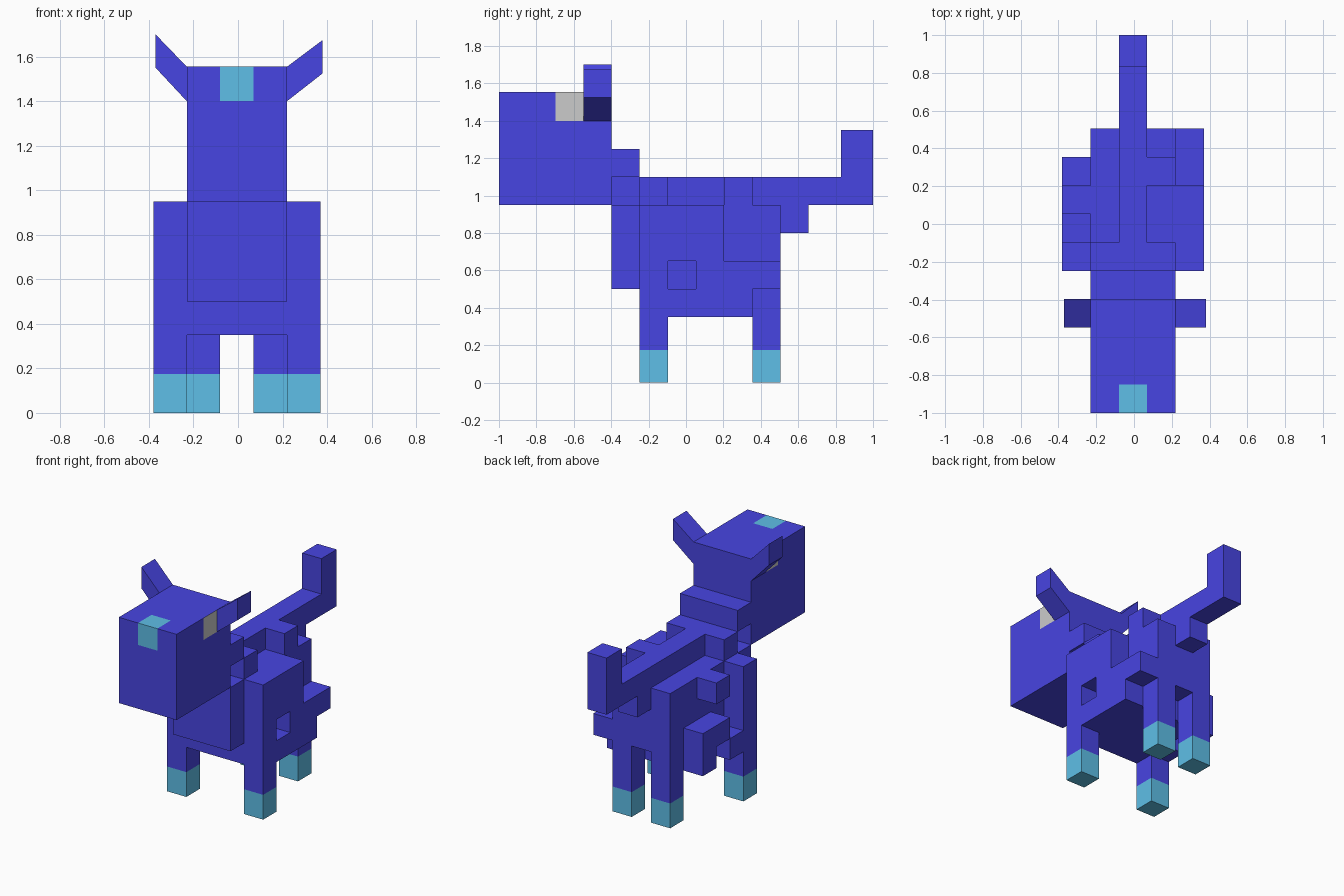
import bpy, bmesh
from itertools import product

if "Cube" in bpy.data.objects:
    bpy.data.objects.remove(bpy.data.objects["Cube"])

# Block grid lines along each axis
X = [-.38 + .15 * i for i in range(6)]
Y = [-1 + .1505 * i for i in range(12)] + [.83, 1]
Z = [0, .175] + [.35 + .15 * i for i in range(7)] + [1.35, 1.4, 1.555]


def material(name, rgb):
    m = bpy.data.materials.new(name)
    m.diffuse_color = (*rgb, 1)
    m.use_nodes = True
    m.node_tree.nodes["Principled BSDF"].inputs["Base Color"].default_value = m.diffuse_color
    return m


blue = material("blue", (.064, .059, .76))
teal = material("teal", (.113, .522, .80))
grey = material("grey", (.8, .8, .8))
owner, paint = {}, {}


def fill(name, mat, xs, ys, zs):
    """Give a box of grid cells to a part; later parts replace earlier ones."""
    paint[name] = mat
    for cell in product(range(*xs), range(*ys), range(*zs)):
        owner[cell] = name


# Head with nose patch and eyes
fill("head", blue, (1, 4), (0, 4), (6, 11))
fill("nose", teal, (2, 3), (0, 1), (10, 11))
fill("eyes", grey, (1, 4, 2), (2, 3), (10, 11))

# Neck and chest
fill("neck", blue, (1, 4), (4, 5), (7, 8))
fill("neck", blue, (2, 3), (4, 5), (6, 7))
fill("chest", blue, (1, 4), (4, 5), (3, 6))

# Body with raised back
fill("body", blue, (1, 4), (5, 9), (2, 6))
fill("body", blue, (1, 4), (9, 10), (3, 6))
fill("back_ridge", blue, (1, 4), (5, 6), (6, 7))
fill("back_ridge", blue, (2, 3), (6, 10), (6, 7))
fill("back_ridge", blue, (3, 4), (8, 9), (6, 7))

# Tail
fill("tail", blue, (2, 3), (10, 13), (6, 7))
fill("tail", blue, (2, 3), (10, 11), (5, 6))
fill("tail", blue, (2, 3), (12, 13), (7, 9))

# Flanks: shoulder and haunch on both sides, ribs differ
for side, x in (("left", 0), ("right", 4)):
    flank = side + "_flank"
    fill(flank, blue, (x, x + 1), (5, 6), (2, 6))
    fill(flank, blue, (x, x + 1), (8, 9), (2, 4))
fill("right_flank", blue, (4, 5), (6, 8), (2, 6))
fill("right_flank", blue, (4, 5), (9, 10), (3, 4))
del owner[4, 6, 3]
fill("left_flank", blue, (0, 1), (6, 7), (2, 3))
fill("left_flank", blue, (0, 1), (7, 8), (3, 6, 2))

# Legs and feet: front pair stands wide, rear pair narrow
for end, y, inset, top in (("front", 5, 0, 2), ("rear", 9, 1, 3)):
    for side, x in (("left", inset), ("right", 4 - inset)):
        fill(f"{end}_{side}_leg", blue, (x, x + 1), (y, y + 1), (1, top))
        fill(f"{end}_{side}_foot", teal, (x, x + 1), (y, y + 1), (0, 1))


def finish(name, bm, mat):
    bmesh.ops.remove_doubles(bm, verts=bm.verts, dist=1e-5)
    bmesh.ops.dissolve_limit(bm, angle_limit=.01, verts=bm.verts, edges=bm.edges)
    mesh = bpy.data.meshes.new(name)
    bm.to_mesh(mesh)
    bm.free()
    mesh.materials.append(mat)
    if name == "eyes":  # slot for the blue top faces
        mesh.materials.append(blue)
    bpy.context.collection.objects.link(bpy.data.objects.new(name, mesh))


def block_part(name, mat):
    """Make only the outside faces of a part's cells."""
    bm = bmesh.new()
    for cell in (c for c, n in owner.items() if n == name):
        for axis, side in product(range(3), (0, 1)):
            near = list(cell)
            near[axis] += 2 * side - 1
            if tuple(near) in owner:
                continue
            u, v = (axis + 1) % 3, (axis + 2) % 3
            loop = [(0, 0), (1, 0), (1, 1), (0, 1)]
            verts = []
            for a, b in (loop if side else loop[::-1]):
                i = list(cell)
                i[axis] += side
                i[u] += a
                i[v] += b
                verts.append(bm.verts.new((X[i[0]], Y[i[1]], Z[i[2]])))
            face = bm.faces.new(verts)
            if name == "eyes" and axis == 2:
                face.material_index = 1
    finish(name, bm, mat)


for name, mat in paint.items():
    block_part(name, mat)


# Ears: slanted profiles extruded along y
def ear(name, root, tip, rise):
    bm = bmesh.new()
    profile = [(root, 1.4), (tip, 1.4 + rise), (tip, 1.55 + rise), (root, 1.555)]
    face = bm.faces.new([bm.verts.new((x, Y[3], z)) for x, z in profile])
    ext = bmesh.ops.extrude_face_region(bm, geom=[face])["geom"]
    bmesh.ops.translate(bm, vec=(0, Y[4] - Y[3], 0),
                        verts=[g for g in ext if isinstance(g, bmesh.types.BMVert)])
    bmesh.ops.recalc_face_normals(bm, faces=bm.faces)
    finish(name, bm, blue)


ear("left_ear", X[1], -.37, .15)
ear("right_ear", X[4], .38, .125)
